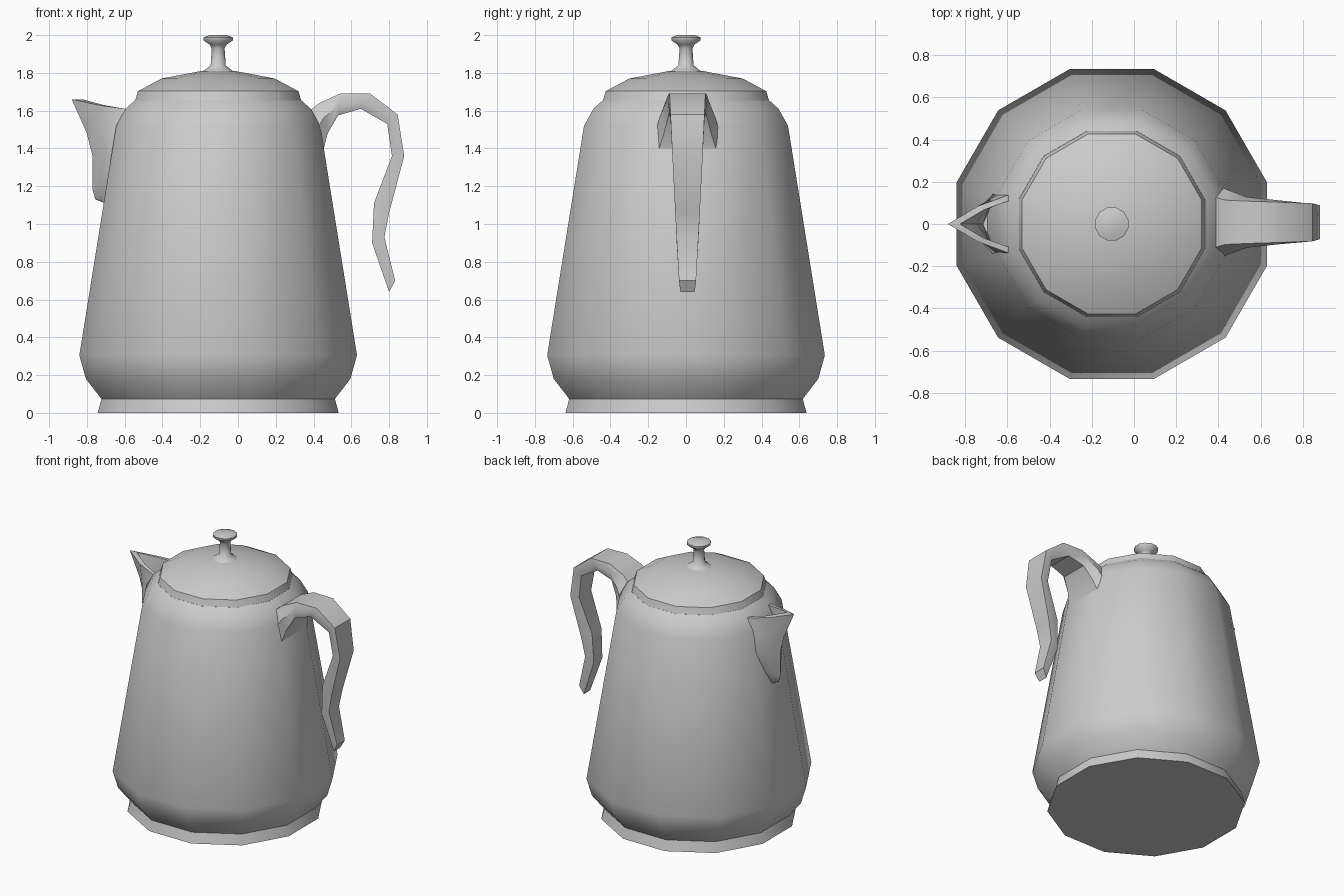
import bpy, bmesh, math

if "Cube" in bpy.data.objects:
    bpy.data.objects.remove(bpy.data.objects["Cube"])

CX = -0.105                      # axis of the pot body
COS = math.cos(math.pi / 12)     # flat-to-flat -> corner radius for 12 sides


def finish(name, bm, angle):
    bmesh.ops.remove_doubles(bm, verts=bm.verts, dist=1e-5)
    bmesh.ops.recalc_face_normals(bm, faces=bm.faces)
    me = bpy.data.meshes.new(name)
    bm.to_mesh(me)
    bm.free()
    ob = bpy.data.objects.new(name, me)
    bpy.context.collection.objects.link(ob)
    bpy.ops.object.select_all(action='DESELECT')
    ob.select_set(True)
    bpy.context.view_layer.objects.active = ob
    bpy.ops.object.shade_smooth_by_angle(angle=math.radians(angle))
    return ob


def loft(name, rings, angle=40, closed=True, cap_start=True, cap_end=True):
    bm = bmesh.new()
    vs = [[bm.verts.new(p) for p in r] for r in rings]
    n = len(vs[0])
    for a, b in zip(vs, vs[1:]):
        for i in range(n if closed else n - 1):
            j = (i + 1) % n
            bm.faces.new((a[i], a[j], b[j], b[i]))
    if cap_start:
        bm.faces.new(vs[0])
    if cap_end:
        bm.faces.new(vs[-1])
    return finish(name, bm, angle)


def lathe(name, profile, angle=40, sides=12):
    rings = []
    for half, z in profile:
        r = half / COS
        rings.append([(CX + r * math.cos(math.tau * (i + .5) / sides),
                       r * math.sin(math.tau * (i + .5) / sides), z)
                      for i in range(sides)])
    return loft(name, rings, angle)


# Foot, body, lid and knob turned around the same axis
lathe("foot", [(.638, 0), (.618, .075)])
lathe("body", [(.615, .07), (.70, .18), (.735, .305), (.54, 1.52),
               (.49, 1.61), (.44, 1.655)])
lathe("lid", [(.44, 1.652), (.425, 1.703), (.30, 1.77), (.09, 1.81)])
lathe("knob", [(.085, 1.805), (.065, 1.82), (.04, 1.84), (.034, 1.93),
               (.045, 1.95), (.078, 1.972), (.078, 1.988), (.045, 2.0)], 60)

# Handle: outer point, inner point, half widths (outer, middle, inner)
handle = [
    ((.38, 1.60), (.455, 1.40), .12, .165, .15),
    ((.43, 1.64), (.475, 1.48), .105, .15, .125),
    ((.54, 1.69), (.53, 1.575), .10, .12, .10),
    ((.70, 1.69), (.65, 1.61), .095, .105, .09),
    ((.845, 1.58), (.79, 1.53), .09, .09, .08),
    ((.88, 1.36), (.815, 1.36), .08, .08, .07),
    ((.80, 1.06), (.72, 1.11), .065, .065, .055),
    ((.775, .93), (.71, .90), .058, .058, .05),
    ((.832, .70), (.80, .64), .045, .042, .036),
]
rings = []
for (ox, oz), (ix, iz), wo, wm, wi in handle:
    mx, mz = (ox + ix) / 2, (oz + iz) / 2
    rings.append([(x, .008 + y, z) for x, y, z in (
        (ox, wo, oz), (mx, wm, mz), (ix, wi, iz),
        (ix, -wi, iz), (mx, -wm, mz), (ox, -wo, oz))])
loft("handle", rings, 40)

# Spout: V-shaped open shell; back x, half width, z at back, tip x, tip z
spout = [(-.71, .015, 1.11, -.72, 1.12),
         (-.695, .05, 1.17, -.755, 1.13),
         (-.685, .085, 1.23, -.77, 1.18),
         (-.665, .145, 1.37, -.77, 1.36),
         (-.635, .145, 1.50, -.80, 1.48),
         (-.60, .135, 1.61, -.88, 1.66)]


def vee(bx, w, bz, tx, tz, t=0.0):
    w, tx = max(w - t * .7, .005), min(tx + t * 1.4, bx - .005)
    mx, mz = bx * .5 + tx * .5, bz * .6 + tz * .4
    half = [(bx, w, bz), (mx, w * .62, mz)]
    return ([(bx + .06, w, bz)] + half + [(tx, 0, tz)]
            + [(x, -y, z) for x, y, z in reversed(half)] + [(bx + .06, -w, bz)])


outer = [vee(*s) for s in spout]
inner = [vee(*s, t=.04) for s in reversed(spout[2:])]
loft("spout", outer + inner, 40, closed=False, cap_start=False, cap_end=True)
